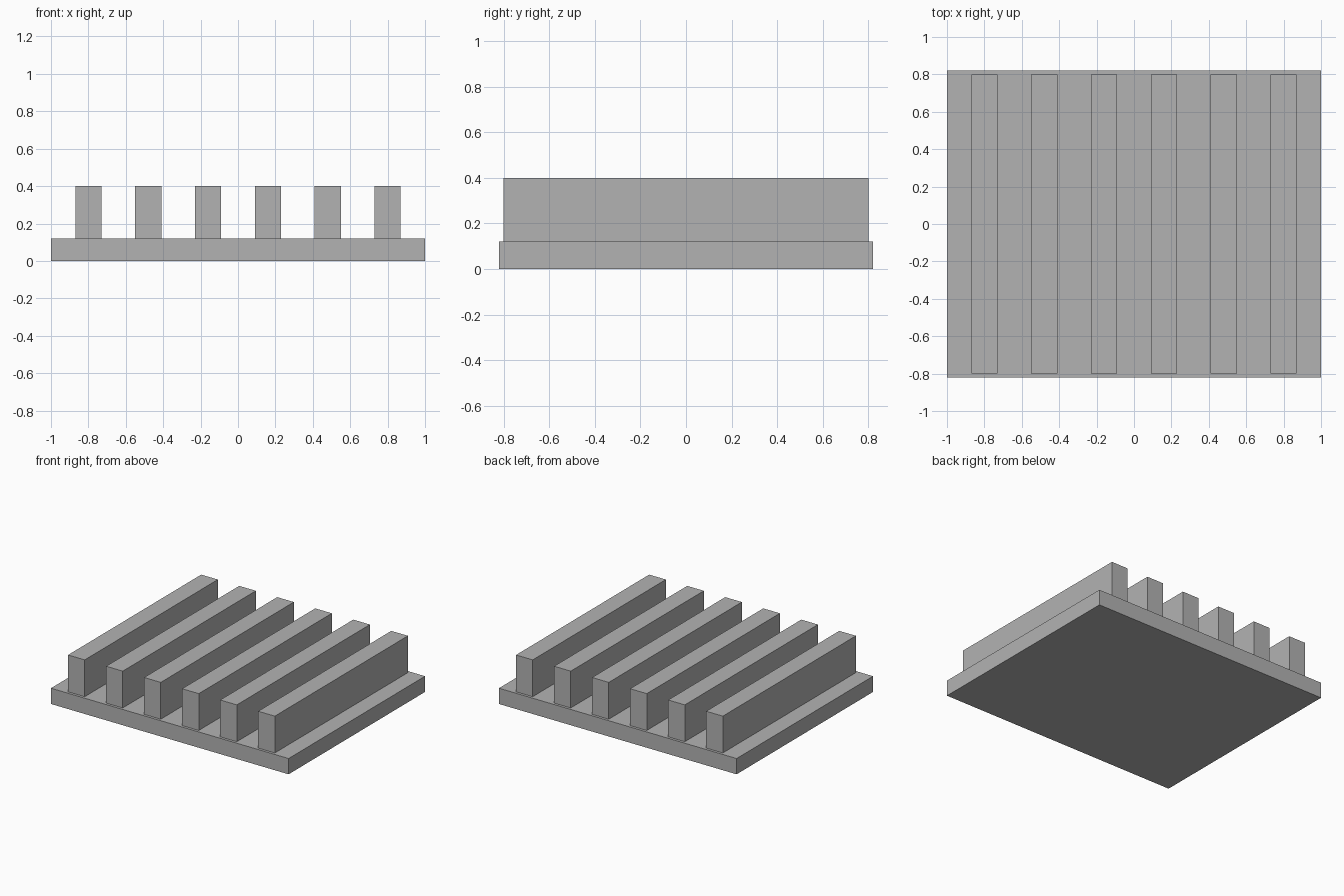
import bpy

cube = bpy.data.objects.get("Cube")
if cube:
    bpy.data.objects.remove(cube, do_unlink=True)

# Single plain grey
grey = bpy.data.materials.new("plain grey")
grey.use_nodes = True
colour = (0.45, 0.45, 0.45, 1)
grey.diffuse_color = colour
grey.node_tree.nodes["Principled BSDF"].inputs["Base Color"].default_value = colour


def box(name, x, width, depth, bottom, top):
    bpy.ops.mesh.primitive_cube_add(size=1, location=(x, 0, (bottom + top) / 2))
    obj = bpy.context.object
    obj.name = name
    obj.scale = (width, depth, top - bottom)
    bpy.ops.object.transform_apply(location=False, rotation=False, scale=True)
    obj.data.materials.append(grey)
    return obj


BASE_TOP = 0.12
FIN_COUNT = 6
FIN_SPACING = 0.32

# Flat base plate
box("base_plate", 0, 2, 1.64, 0, BASE_TOP)

# Row of evenly spaced upright fins
for i in range(FIN_COUNT):
    x = (i - (FIN_COUNT - 1) / 2) * FIN_SPACING
    box(f"fin_{i + 1}", x, 0.14, 1.6, BASE_TOP, 0.4)
